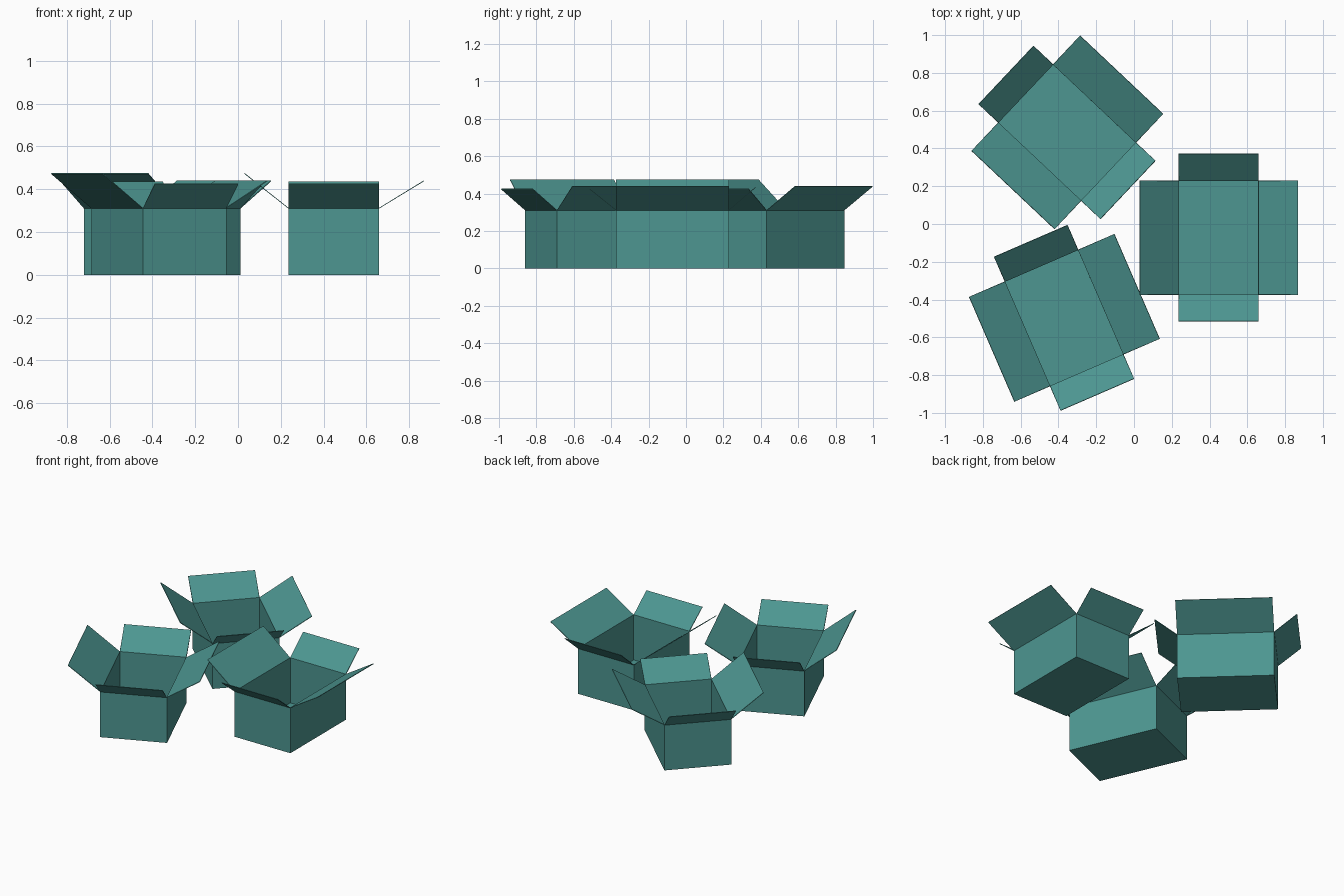
import bpy
import bmesh
from math import radians
from mathutils import Vector

cube = bpy.data.objects.get("Cube")
if cube:
    bpy.data.objects.remove(cube, do_unlink=True)

WIDTH, LENGTH, HEIGHT = 0.425, 0.605, 0.31
CARD = 0.004

# Teal cardboard
teal = bpy.data.materials.new("teal_cardboard")
teal.use_nodes = True
colour = (0.074, 0.305, 0.283, 1)
teal.diffuse_color = colour
bsdf = next(n for n in teal.node_tree.nodes if n.type == 'BSDF_PRINCIPLED')
bsdf.inputs["Base Color"].default_value = colour
bsdf.inputs["Roughness"].default_value = 0.8


def box_mesh():
    """Open carton: floor, four walls and four flaps folded outwards."""
    bm = bmesh.new()
    x, y = WIDTH / 2, LENGTH / 2
    corners = [(-x, -y), (x, -y), (x, y), (-x, y)]
    base = [bm.verts.new((cx, cy, 0)) for cx, cy in corners]
    rim = [bm.verts.new((cx, cy, HEIGHT)) for cx, cy in corners]
    bm.faces.new(base[::-1])

    # Flap reach and rise: front, left, back, right
    flaps = [(0.141, 0.113), (0.209, 0.127), (0.143, 0.122), (0.206, 0.162)]
    for i, (reach, rise) in enumerate(flaps):
        j = (i + 1) % 4
        bm.faces.new((base[i], base[j], rim[j], rim[i]))
        along = (rim[j].co - rim[i].co).normalized()
        out = along.cross(Vector((0, 0, 1))) * reach + Vector((0, 0, rise))
        tips = [bm.verts.new(rim[k].co + out) for k in (j, i)]
        bm.faces.new((rim[i], rim[j], *tips))

    mesh = bpy.data.meshes.new("open_box")
    bm.to_mesh(mesh)
    bm.free()
    mesh.materials.append(teal)
    return mesh


# Three copies of the same carton, each turned differently
carton = box_mesh()
placements = {
    "left_box": (0.4475, -0.0725, 0),
    "front_box": (-0.37, -0.4975, 23.4),
    "back_box": (-0.354, 0.484, 46.7),
}
for name, (px, py, turn) in placements.items():
    box = bpy.data.objects.new(name, carton)
    bpy.context.collection.objects.link(box)
    box.location = (px, py, 0)
    box.rotation_euler.z = radians(turn)
    card = box.modifiers.new("card_thickness", 'SOLIDIFY')
    card.thickness = CARD
    card.offset = -1
